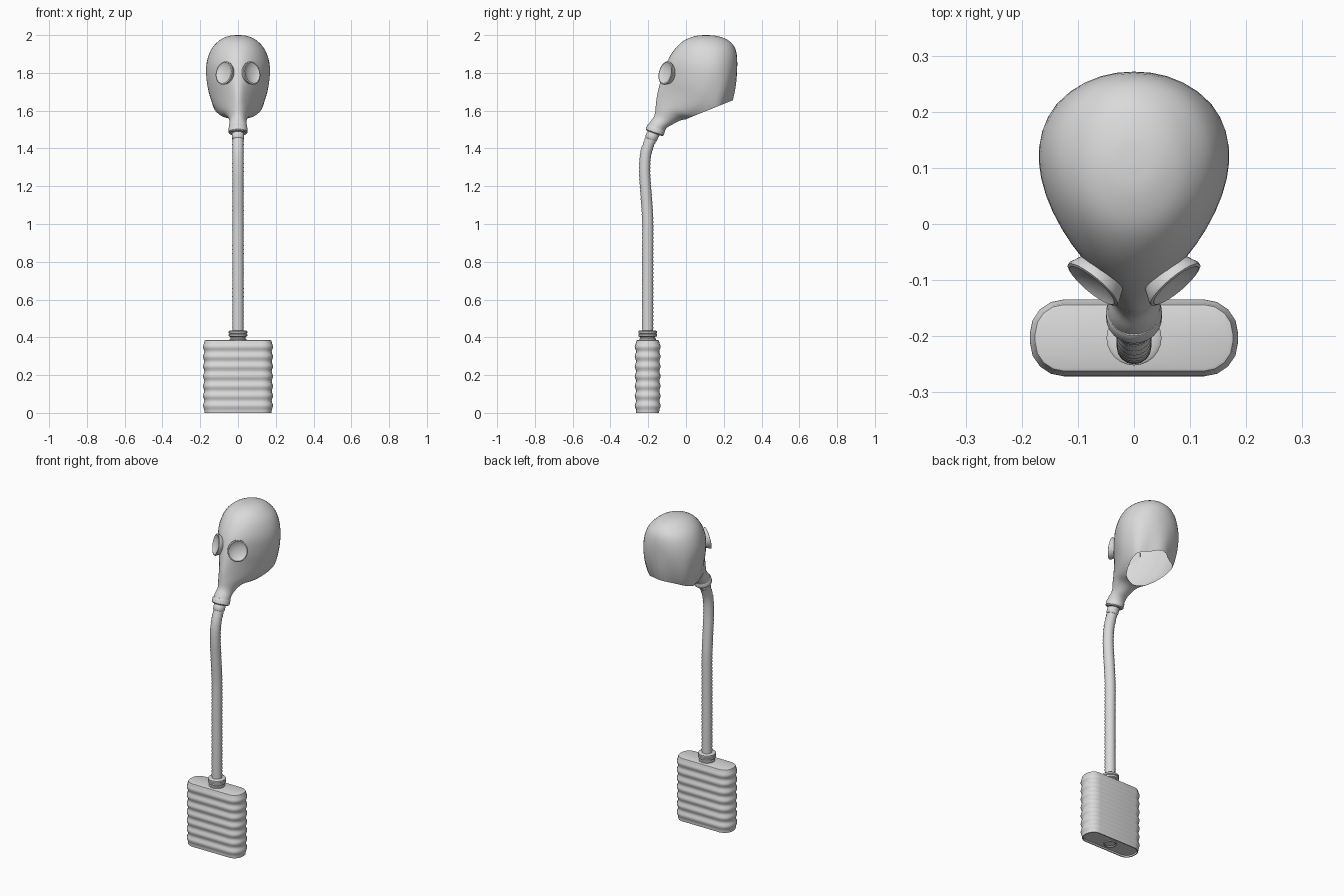
import bpy, bmesh
from math import sin, cos, tau, pi, radians
from mathutils import Vector, Matrix

cube = bpy.data.objects.get("Cube")
if cube:
    bpy.data.objects.remove(cube)

rubber = bpy.data.materials.new("light_grey_rubber")
rubber.use_nodes = True
GREY = (0.7, 0.7, 0.7, 1)
rubber.diffuse_color = GREY
rubber.node_tree.nodes["Principled BSDF"].inputs["Base Color"].default_value = GREY


def finish(name, bm, angle=40):
    """Turn a bmesh into a smooth-shaded object."""
    bmesh.ops.recalc_face_normals(bm, faces=bm.faces)
    mesh = bpy.data.meshes.new(name)
    bm.to_mesh(mesh)
    bm.free()
    mesh.materials.append(rubber)
    mesh.shade_smooth()
    mesh.set_sharp_from_angle(angle=radians(angle))
    obj = bpy.data.objects.new(name, mesh)
    bpy.context.collection.objects.link(obj)
    return obj


def loft(rings):
    """Skin a list of closed rings that share one point count, with end caps."""
    bm = bmesh.new()
    loops = [[bm.verts.new(p) for p in ring] for ring in rings]
    n = len(loops[0])
    for a, b in zip(loops, loops[1:]):
        for i in range(n):
            j = (i + 1) % n
            bm.faces.new((a[i], a[j], b[j], b[i]))
    bm.faces.new(loops[0])
    bm.faces.new(loops[-1])
    return bm


def lathe(name, profile, matrix, segments=24):
    """Spin (radius, height) pairs about local z, then place the result."""
    rings = [[matrix @ Vector((r * cos(tau * i / segments), r * sin(tau * i / segments), h))
              for i in range(segments)] for r, h in profile]
    return finish(name, loft(rings))


def spline(keys, steps):
    """Catmull-Rom interpolation of tuples."""
    pts = [keys[0]] + list(keys) + [keys[-1]]
    out = []
    for k in range(len(keys) - 1):
        for s in range(steps):
            t = s / steps
            out.append([0.5 * (2 * b + (c - a) * t + (2 * a - 5 * b + 4 * c - d) * t * t
                               + (3 * b - a - 3 * c + d) * t ** 3)
                        for a, b, c, d in zip(*pts[k:k + 4])])
    return out + [list(keys[-1])]


# Mask: slanted rings from nozzle to crown
# (front y, front z, back y, back z, half width, egg taper, fold strength)
SECTIONS = [
    (-.212, 1.500, -.122, 1.468, .049, 0, 0),
    (-.190, 1.540, -.105, 1.505, .047, 0, 0),
    (-.167, 1.575, -.070, 1.528, .045, .1, 0),
    (-.160, 1.625, -.010, 1.553, .062, .25, 0),
    (-.155, 1.670, .090, 1.550, .090, .4, .02),
    (-.142, 1.730, .200, 1.580, .126, .4, .06),
    (-.125, 1.790, .250, 1.690, .155, .32, .03),
    (-.100, 1.860, .271, 1.820, .165, .22, 0),
    (-.060, 1.925, .264, 1.920, .142, .12, 0),
    (-.010, 1.972, .225, 1.972, .098, 0, 0),
    (.050, 1.995, .165, 1.995, .050, 0, 0),
    (.098, 2.000, .112, 2.000, .006, 0, 0),
]
SIDES = 40
rings = []
for fy, fz, by, bz, w, egg, fold in spline(SECTIONS, 4):
    ring = []
    for i in range(SIDES):
        t = tau * i / SIDES
        c = cos(t)
        f = 1 + fold * max(0, c) * cos(8 * t)
        ring.append(((w * sin(t) * (1 + egg * c)) * f,
                     (fy + by) / 2 + (by - fy) / 2 * c * f,
                     (fz + bz) / 2 + (bz - fz) / 2 * c * f))
    rings.append(ring)
mask = loft(rings)

# Neck opening: slice away the underside behind the chin
under = [f for f in mask.faces if f.calc_center_median().y > -.02]
edges = {e for f in under for e in f.edges}
verts = {v for f in under for v in f.verts}
bmesh.ops.bisect_plane(mask, geom=under + list(edges) + list(verts),
                       plane_co=(0, 0, 1.555), plane_no=(0, .404, -1))
opening = [f for f in mask.faces if f.calc_center_median().y > -.02
           and f.calc_center_median().z < 1.555 + .404 * f.calc_center_median().y]
bmesh.ops.delete(mask, geom=opening, context='FACES')
finish("mask", mask, 60)

# Nozzle collar
tilt = Vector((0, .34, .94)).to_track_quat('Z', 'Y').to_matrix().to_4x4()
lathe("nozzle_collar", [(.044, 0), (.050, .006), (.050, .030), (.046, .036)],
      Matrix.Translation((0, -.168, 1.480)) @ tilt)

# Eyepieces: slim oval rims round dished lenses
EYE = [(.052, -.022), (.058, -.008), (.063, .002), (.063, .008), (.057, .010),
       (.051, .006), (.032, -.001), (.012, -.004), (.002, -.004)]
for side, label in ((1, "left"), (-1, "right")):
    aim = Vector((side * .64, -.77, .22)).to_track_quat('Z', 'Y').to_matrix().to_4x4()
    lathe(label + "_eyepiece", EYE, Matrix.Translation((side * .069, -.102, 1.798)) @ aim
          @ Matrix.Diagonal((.9, 1, 1, 1)))

# Corrugated hose
path = [Vector((0, y, z)) for y, z in spline(
    [(-.165, 1.485), (-.190, 1.440), (-.213, 1.370), (-.219, 1.280), (-.211, 1.150),
     (-.203, 1.020), (-.203, .820), (-.203, .620), (-.203, .420)], 40)]
length = sum((b - a).length for a, b in zip(path, path[1:]))
RIBS = 52
spacing = length / (2 * RIBS)
hose, walked, due = [], 0, 0
for a, b in zip(path, path[1:]):
    seg = (b - a).length
    while due <= walked + seg:
        centre = a.lerp(b, (due - walked) / seg)
        d = (b - a).normalized()
        across = Vector((0, -d.z, d.y))
        r = .031 if len(hose) % 2 else .028
        hose.append([centre + Vector((r * cos(tau * i / 16), 0, 0)) + across * r * sin(tau * i / 16)
                     for i in range(16)])
        due += spacing
    walked += seg
finish("hose", loft(hose), 70)

# Hose sleeve under the nozzle
lathe("hose_sleeve", [(.030, 0), (.033, .004), (.033, .030), (.030, .034)],
      Matrix.Translation((0, -.186, 1.448)) @ tilt)


# Filter canister: ribbed box with rounded corners
def plan(z, grow):
    ring = []
    for k, (sx, sy) in enumerate(((1, 1), (-1, 1), (-1, -1), (1, -1))):
        for i in range(5):
            t = (k + i / 4) * pi / 2
            r = .055 + grow
            ring.append((sx * .125 + r * cos(t), -.203 + sy * .008 + r * sin(t), z))
    return ring


WAVES, STEPS = 7, 8
can = [plan(.008, -.022), plan(.008, -.010), plan(0, -.008), plan(0, -.002)]
for i in range(WAVES * STEPS + 1):
    u = i / (WAVES * STEPS)
    can.append(plan(.012 + .364 * u, .002 - .0035 * cos(tau * WAVES * u)))
can += [plan(.383, -.004), plan(.385, -.009)]
finish("canister", loft(can))

# Canister neck on top and air inlet below
lathe("canister_neck", [(.044, .375), (.044, .392), (.040, .396), (.040, .402), (.049, .406),
                        (.049, .416), (.044, .419), (.049, .422), (.049, .432), (.044, .436),
                        (.028, .436)], Matrix.Translation((0, -.203, 0)))
lathe("air_inlet", [(.036, .012), (.036, .002), (.030, .002), (.028, .007), (.002, .007)],
      Matrix.Translation((0, -.203, 0)))
